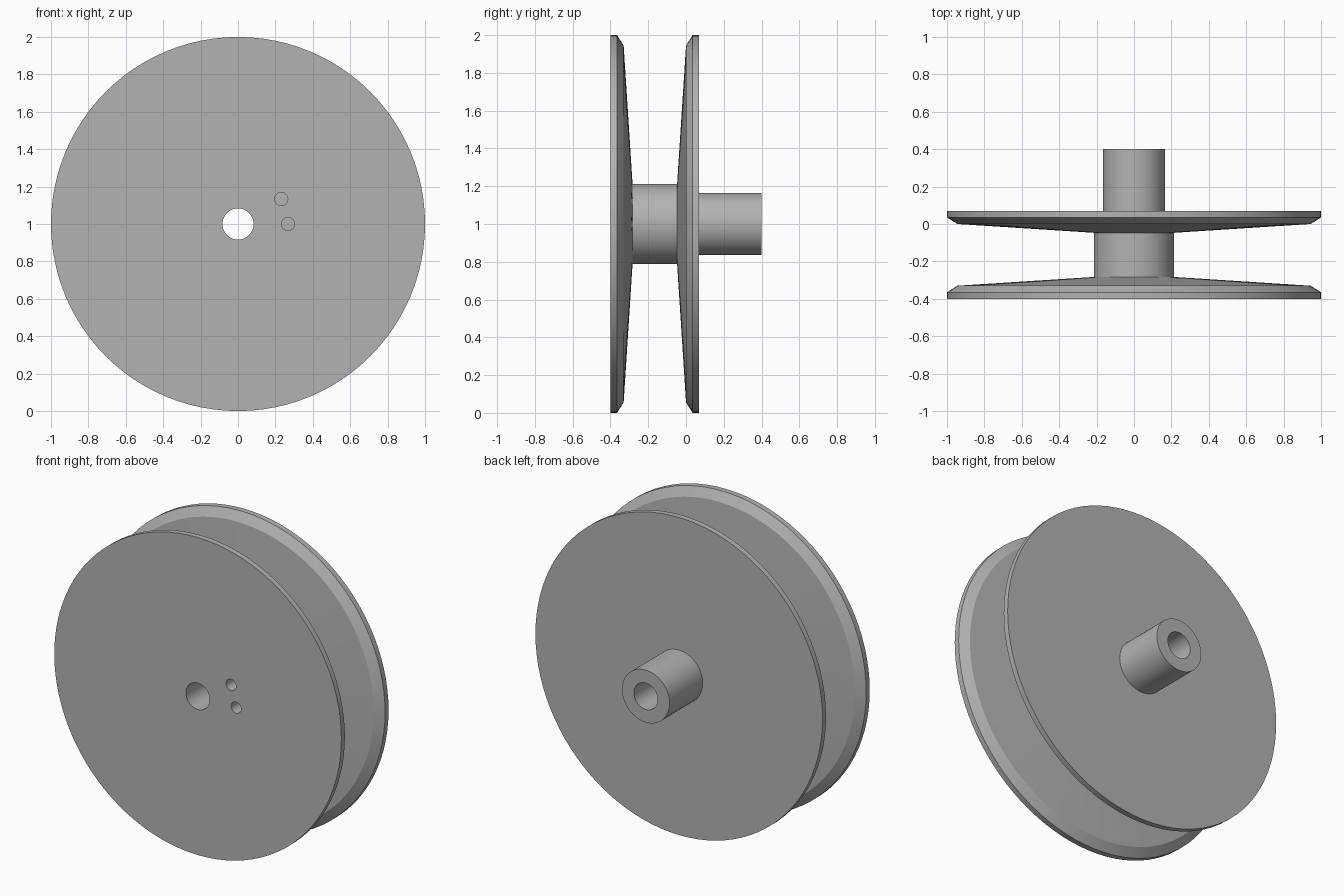
import bpy
import bmesh
import math
from mathutils import Matrix, Vector

cube = bpy.data.objects.get("Cube")
if cube:
    bpy.data.objects.remove(cube, do_unlink=True)

AXIS_Z = 1.0
SEGMENTS = 96
BORE, HUB, SHAFT, BEVEL, RIM = 0.083, 0.213, 0.165, 0.945, 1.0

grey = bpy.data.materials.new("plain_grey")
grey.use_nodes = True
colour = (0.45, 0.45, 0.45, 1)
grey.diffuse_color = colour
grey.node_tree.nodes["Principled BSDF"].inputs["Base Color"].default_value = colour


def make_object(name, bm):
    bmesh.ops.recalc_face_normals(bm, faces=bm.faces)
    mesh = bpy.data.meshes.new(name)
    bm.to_mesh(mesh)
    bm.free()
    mesh.materials.append(grey)
    obj = bpy.data.objects.new(name, mesh)
    bpy.context.collection.objects.link(obj)
    return obj


def lathe(name, profile):
    """Spin a closed (radius, y) profile around the horizontal axle."""
    bm = bmesh.new()
    verts = [bm.verts.new((r, y, AXIS_Z)) for r, y in profile]
    edges = [bm.edges.new((v, verts[i - 1])) for i, v in enumerate(verts)]
    bmesh.ops.spin(bm, geom=verts + edges, cent=(0, 0, AXIS_Z), axis=(0, 1, 0),
                   angle=math.tau, steps=SEGMENTS, use_merge=True)
    bmesh.ops.remove_doubles(bm, verts=bm.verts, dist=0.0001)
    return make_object(name, bm)


# Spool: front flange, hub, rear flange and hollow shaft in one turned piece
spool = lathe("spool", [
    (BORE, -0.40), (RIM, -0.40), (RIM, -0.365), (BEVEL, -0.33), (HUB, -0.283),
    (HUB, -0.047), (BEVEL, 0.0), (RIM, 0.035), (RIM, 0.07), (SHAFT, 0.07),
    (SHAFT, 0.40), (BORE, 0.40),
])

# Two small cord holes through the front flange
for degrees in (0, 30):
    a = math.radians(degrees)
    centre = Vector((0.267 * math.cos(a), -0.35, AXIS_Z + 0.267 * math.sin(a)))
    bm = bmesh.new()
    bmesh.ops.create_cone(bm, cap_ends=True, segments=32, radius1=0.035,
                          radius2=0.035, depth=0.24,
                          matrix=Matrix.Translation(centre)
                          @ Matrix.Rotation(math.pi / 2, 4, "X"))
    cutter = make_object("cord_hole_cutter", bm)
    cutter.hide_render = True
    cut = spool.modifiers.new("cord_hole", "BOOLEAN")
    cut.operation = "DIFFERENCE"
    cut.solver = "EXACT"
    cut.object = cutter
    bpy.context.view_layer.objects.active = spool
    bpy.ops.object.modifier_apply(modifier=cut.name)
    bpy.data.objects.remove(cutter, do_unlink=True)

# Smooth round walls, sharp rims
bpy.ops.object.select_all(action="DESELECT")
spool.select_set(True)
bpy.context.view_layer.objects.active = spool
bpy.ops.object.shade_smooth_by_angle(angle=math.radians(25))
